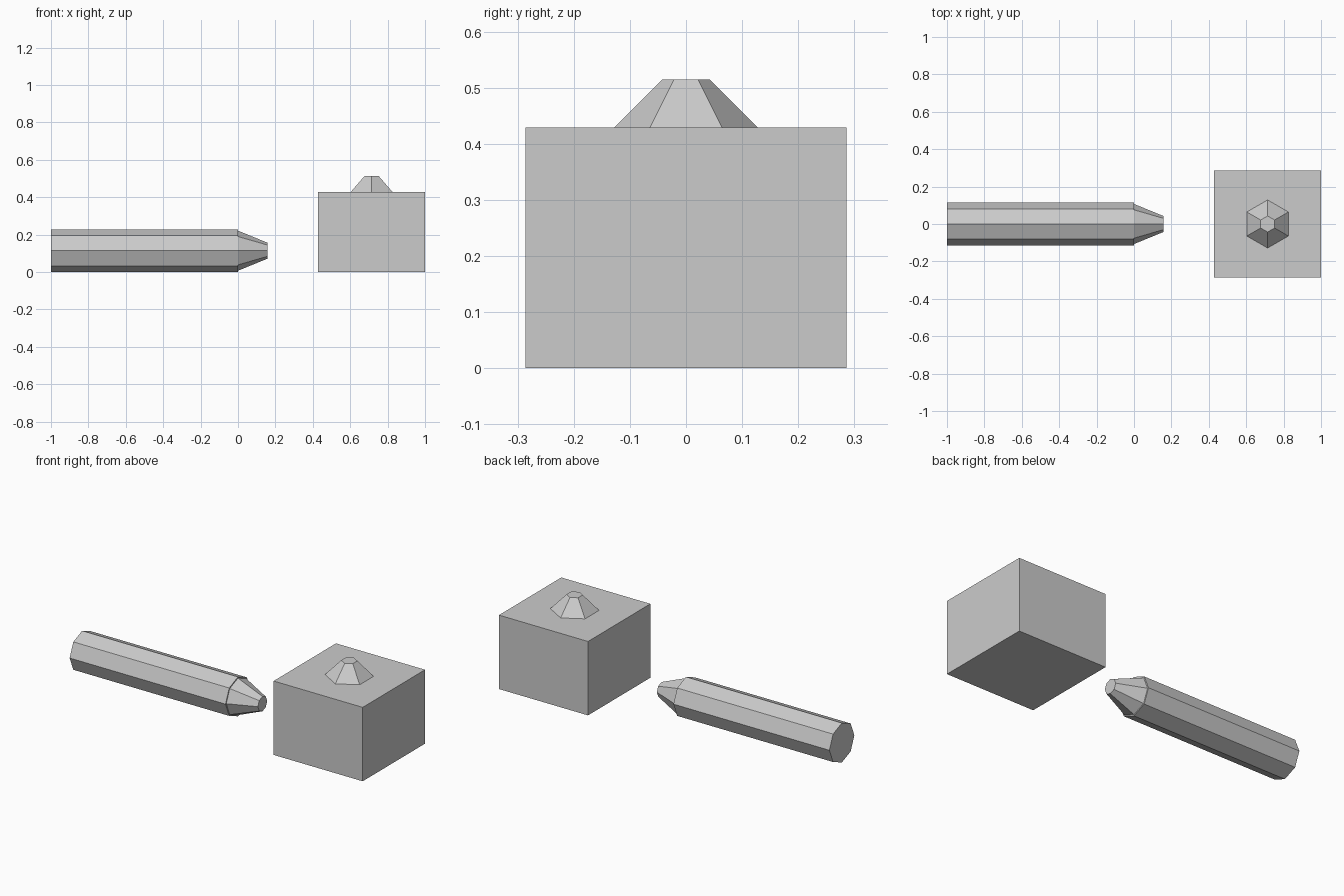
import bpy
import bmesh
from math import cos, sin, tau
from mathutils import Matrix, Vector

default_cube = bpy.data.objects.get("Cube")
if default_cube:
    bpy.data.objects.remove(default_cube, do_unlink=True)

U = 1 / 7  # modelling unit

# One plain grey for everything
grey = bpy.data.materials.new("plain_grey")
grey.use_nodes = True
GREY = (0.6, 0.6, 0.6, 1)
grey.diffuse_color = GREY
grey.node_tree.nodes["Principled BSDF"].inputs["Base Color"].default_value = GREY


def finish(name, bm, location):
    bmesh.ops.recalc_face_normals(bm, faces=bm.faces)
    mesh = bpy.data.meshes.new(name)
    bm.to_mesh(mesh)
    bm.free()
    mesh.materials.append(grey)
    obj = bpy.data.objects.new(name, mesh)
    obj.location = location
    bpy.context.collection.objects.link(obj)
    return obj


def frustum(name, sides, r_start, r_end, length, location, along_x=False):
    """Closed flat-sided taper from its start ring; first corner lies on +y."""
    bm = bmesh.new()
    rings = []
    for radius, h in ((r_start, 0), (r_end, length)):
        ring = []
        for i in range(sides):
            a = tau * i / sides
            across, y = radius * sin(a), radius * cos(a)
            ring.append(bm.verts.new((h, y, across) if along_x else (across, y, h)))
        rings.append(ring)
        bm.faces.new(ring)
    start, end = rings
    for i in range(sides):
        j = (i + 1) % sides
        bm.faces.new((start[i], start[j], end[j], end[i]))
    return finish(name, bm, location)


# Lying octagonal shaft with a slightly narrower tapered tip
R = 0.8 * U
frustum("shaft", 8, R, R, 7 * U, (-1, 0, R), along_x=True)
frustum("tapered_tip", 8, 0.75 * U, 0.3 * U, 1.1 * U, (0, 0, R), along_x=True)

# Square block with a six-sided stub on top
block_x = 1 - 2 * U
bm = bmesh.new()
bmesh.ops.create_cube(bm, size=1, matrix=Matrix.Diagonal(Vector((4 * U, 4 * U, 3 * U, 1))))
finish("block", bm, (block_x, 0, 1.5 * U))
frustum("top_stub", 6, 0.9 * U, 0.3 * U, 0.6 * U, (block_x, 0, 3 * U))
